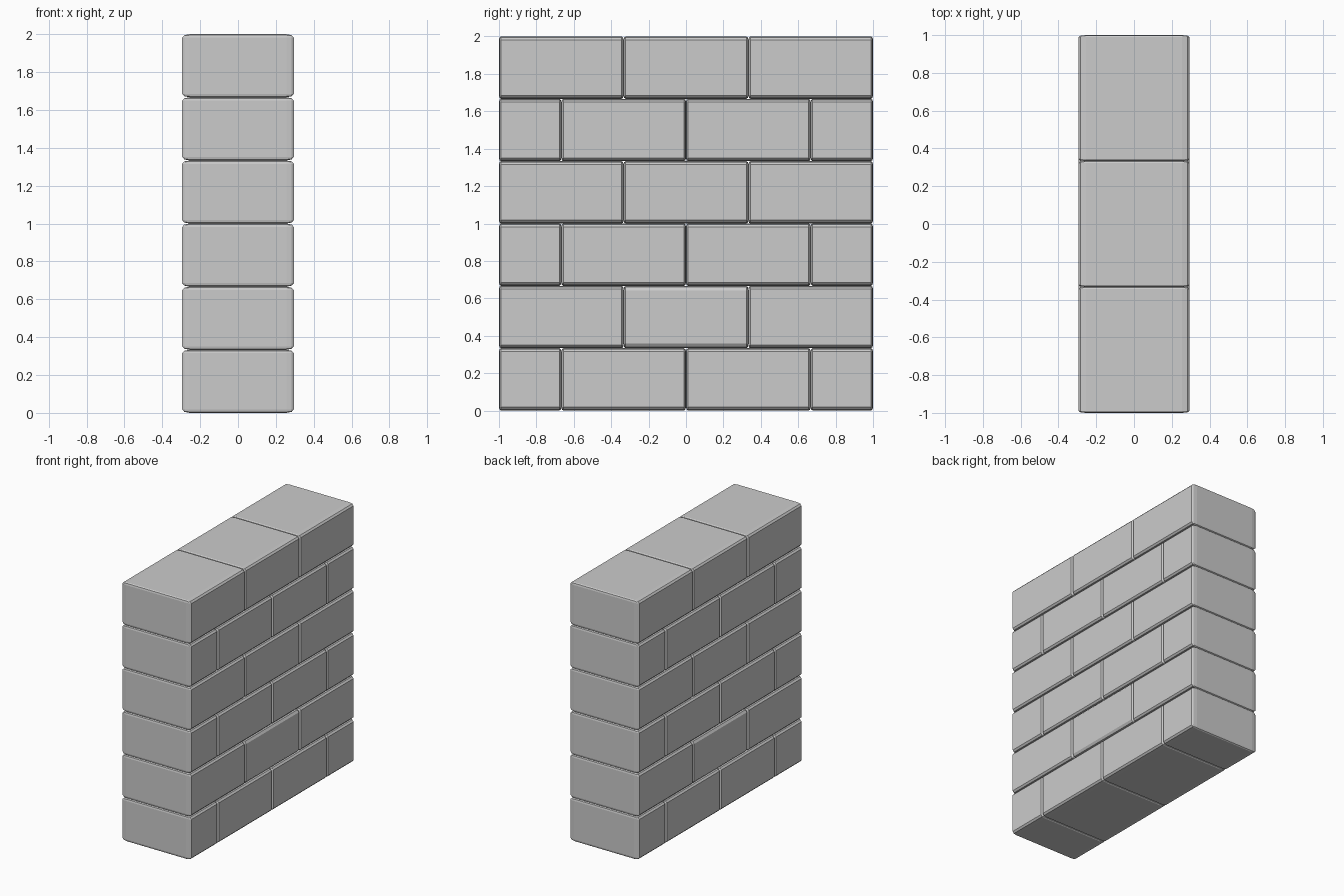
import bpy, bmesh
from mathutils import Vector

if "Cube" in bpy.data.objects:
    bpy.data.objects.remove(bpy.data.objects["Cube"])

W = 0.59          # wall thickness
H = 1 / 3         # course height
L = 2 / 3         # full brick length


def brick(name, y0, y1, z0, soft=(0.04, 0.011, 0.018)):
    """Brick with rounded edges; 'soft' is the edge rounding along x, y, z."""
    s = Vector(soft)
    size = Vector((W, y1 - y0, H))
    bm = bmesh.new()
    bmesh.ops.create_cube(bm, size=1)
    # bevel in a space where the rounding is one unit, then scale back
    bmesh.ops.scale(bm, vec=[size[i] / s[i] for i in range(3)], verts=bm.verts)
    bmesh.ops.bevel(bm, geom=bm.edges[:], offset=1, offset_type='OFFSET',
                    segments=2, profile=0.5, affect='EDGES')
    bmesh.ops.scale(bm, vec=s, verts=bm.verts)
    mesh = bpy.data.meshes.new(name)
    bm.to_mesh(mesh)
    bm.free()
    obj = bpy.data.objects.new(name, mesh)
    obj.location = (0, (y0 + y1) / 2, z0 + H / 2)
    bpy.context.collection.objects.link(obj)


# Running bond: courses alternate between half-ended and full bricks
for row in range(6):
    joints = [-1, -L, 0, L, 1] if row % 2 == 0 else [-1, -L / 2, L / 2, 1]
    for col, (a, b) in enumerate(zip(joints, joints[1:])):
        worn = (row, col) == (1, 1)   # one brick is a little more worn
        soft = (0.04, 0.011, 0.024) if worn else (0.04, 0.011, 0.018)
        brick(f"brick_row{row + 1}_{col + 1}", a, b, row * H, soft)
